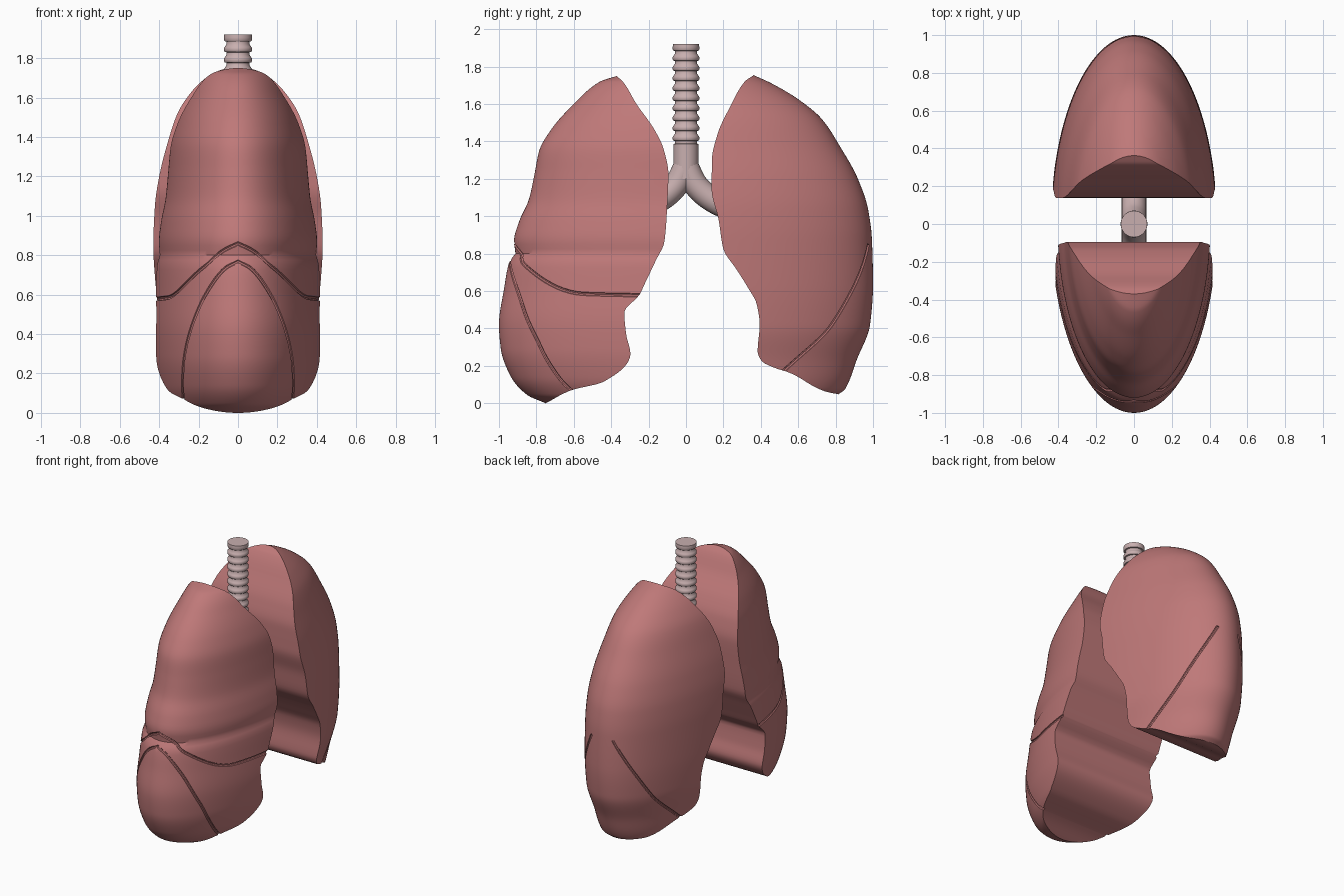
import bpy, bmesh, math

WIDTH = 0.44          # half width of a lung relative to its depth

cube = bpy.data.objects.get("Cube")
if cube:
    bpy.data.objects.remove(cube, do_unlink=True)


def material(name, rgb):
    m = bpy.data.materials.new(name)
    m.use_nodes = True
    m.diffuse_color = (*rgb, 1)
    m.node_tree.nodes["Principled BSDF"].inputs["Base Color"].default_value = (*rgb, 1)
    return m


lung_pink = material("lung pink", (0.52, 0.19, 0.19))
airway_grey = material("airway pale pink", (0.58, 0.43, 0.43))


def activate(obj):
    bpy.ops.object.select_all(action='DESELECT')
    obj.select_set(True)
    bpy.context.view_layer.objects.active = obj


def smooth(obj, degrees):
    activate(obj)
    bpy.ops.object.shade_smooth_by_angle(angle=math.radians(degrees))


def loft(name, rings, mat):
    """Skin a stack of closed rings and cap both ends."""
    bm = bmesh.new()
    rows = [[bm.verts.new(p) for p in ring] for ring in rings]
    n = len(rows[0])
    for low, high in zip(rows, rows[1:]):
        for i in range(n):
            j = (i + 1) % n
            bm.faces.new((low[i], low[j], high[j], high[i]))
    bm.faces.new(rows[0])
    bm.faces.new(rows[-1])
    bmesh.ops.remove_doubles(bm, verts=bm.verts, dist=0.0002)
    bmesh.ops.recalc_face_normals(bm, faces=bm.faces)
    mesh = bpy.data.meshes.new(name)
    bm.to_mesh(mesh)
    bm.free()
    mesh.materials.append(mat)
    obj = bpy.data.objects.new(name, mesh)
    bpy.context.collection.objects.link(obj)
    return obj


def tube(name, points, radius, mat, sides=4):
    """Round tube along a smooth path, turned into a mesh."""
    curve = bpy.data.curves.new(name, 'CURVE')
    curve.dimensions = '3D'
    curve.bevel_depth = radius
    curve.bevel_resolution = sides
    curve.use_fill_caps = True
    spline = curve.splines.new('POLY')
    spline.points.add(len(points) - 1)
    for p, co in zip(spline.points, points):
        p.co = (*co, 1)
    curve.materials.append(mat)
    obj = bpy.data.objects.new(name, curve)
    bpy.context.collection.objects.link(obj)
    activate(obj)
    bpy.ops.object.convert(target='MESH')
    return bpy.context.object


def interpolator(knots):
    """Smooth curve through (position, value) knots without overshoot."""
    knots = sorted(knots)
    t = [k[0] for k in knots]
    v = [k[1] for k in knots]
    sec = [(v[i + 1] - v[i]) / (t[i + 1] - t[i]) for i in range(len(t) - 1)]
    slope = [sec[0]]
    for a, b in zip(sec, sec[1:]):
        slope.append(2 * a * b / (a + b) if a * b > 0 else 0)
    slope.append(sec[-1])

    def f(x):
        x = min(max(x, t[0]), t[-1])
        i = max(k for k in range(len(sec)) if t[k] <= x)
        h = t[i + 1] - t[i]
        s = (x - t[i]) / h
        return ((1 + 2 * s) * (1 - s) ** 2 * v[i] + s * (1 - s) ** 2 * h * slope[i]
                + s * s * (3 - 2 * s) * v[i + 1] + s * s * (s - 1) * h * slope[i + 1])
    return f


def lung(name, side, outer_knots, inner_knots, fissures, rows=110, cols=56):
    """Elliptic shell between an outer profile and a flat-cut inner profile."""
    outer, inner = interpolator(outer_knots), interpolator(inner_knots)
    low, high = outer_knots[-1][0], outer_knots[0][0]

    def on_shell(a, z):
        return (WIDTH * outer(z) * math.sin(a), side * outer(z) * math.cos(a), z)

    rings = []
    for r in range(rows + 1):
        z = low + (high - low) * (1 - math.cos(math.pi * r / rows)) / 2
        end = math.acos(min(1, inner(z) / outer(z)))
        rings.append([on_shell(end * (2 * c / cols - 1), z) for c in range(cols + 1)])
    body = loft(name, rings, lung_pink)

    # Fissures between the lobes are carved by tubes lying on the shell
    for knots in fissures:
        path, first, last = interpolator(knots), knots[0][0], knots[-1][0]
        half = [first + (last - first) * i / 40 for i in range(41)]
        right = [on_shell(a, path(a)) for a in half]
        left = [(-x, y, z) for x, y, z in right]
        runs = [left[:0:-1] + right] if first == 0 else [left, right]
        for run in runs:
            cutter = tube("fissure_cutter", run, 0.01, lung_pink, 2)
            mod = body.modifiers.new("fissure", 'BOOLEAN')
            mod.operation = 'DIFFERENCE'
            mod.solver = 'EXACT'
            mod.object = cutter
            activate(body)
            bpy.ops.object.modifier_apply(modifier=mod.name)
            bpy.data.objects.remove(cutter, do_unlink=True)
    smooth(body, 35)
    return body


# Three-lobed lung at the front; knots are (height, depth)
lung("front_lung", -1,
     [(1.75, .37), (1.72, .46), (1.6, .6), (1.465, .72), (1.35, .785), (1.225, .81),
      (1.09, .84), (.97, .893), (.866, .92), (.8, .912), (.76, .944), (.61, .973),
      (.42, 1), (.29, .99), (.14, .935), (.045, .85), (0, .75)],
     [(1.75, .37), (1.71, .33), (1.6, .265), (1.465, .17), (1.36, .12), (1.225, .094),
      (1.065, .1), (.866, .115), (.76, .163), (.636, .222), (.578, .25), (.487, .33),
      (.37, .32), (.262, .297), (.225, .308), (.112, .447), (.07, .613), (0, .75)],
     [[(0, .86), (.2, .82), (.46, .73), (.98, .585), (1.5, .575)],
      [(0, .77), (.15, .735), (.395, .6), (.63, .36), (.79, .08), (.82, .04)]])

# Two-lobed lung at the back
lung("back_lung", 1,
     [(1.754, .362), (1.71, .458), (1.62, .608), (1.52, .726), (1.374, .823),
      (1.2, .919), (1.04, .973), (.877, .994), (.636, 1), (.42, .984), (.235, .914),
      (.075, .85), (.048, .815)],
     [(1.754, .362), (1.72, .314), (1.58, .233), (1.44, .169), (1.305, .139),
      (1.144, .137), (.984, .174), (.824, .2), (.716, .27), (.62, .33), (.53, .378),
      (.42, .394), (.278, .383), (.225, .405), (.187, .48), (.165, .55), (.064, .742),
      (.048, .815)],
     [[(.2, .85), (.497, .585), (.718, .36), (.944, .175), (1, .13)]])

# Windpipe: a plain lower tube, then ten rounded cartilage rings
profile = [(.067, 1.2), (.067, 1.385)]
for i in range(10):
    base = 1.39 + i * 0.0535
    profile += [(.058, base), (.058, base + .012), (.067, base + .014),
                (.071, base + .02), (.071, base + .034), (.067, base + .04)]
profile[-1] = (.07, 1.92)
turns = [2 * math.pi * k / 40 for k in range(40)]
windpipe = loft("windpipe",
                [[(r * math.cos(t), r * math.sin(t), z) for t in turns] for r, z in profile],
                airway_grey)
smooth(windpipe, 40)

# Two main airways curving into the lungs
height = interpolator([(0, 1.27), (.3, 1.17), (.6, 1.095), (1, 1.03)])
reach = interpolator([(0, 0), (.3, .05), (.6, .13), (1, .26)])
for side, name in ((-1, "front_airway"), (1, "back_airway")):
    branch = tube(name, [(0, side * reach(i / 24), height(i / 24)) for i in range(25)],
                  0.066, airway_grey, 8)
    smooth(branch, 40)
